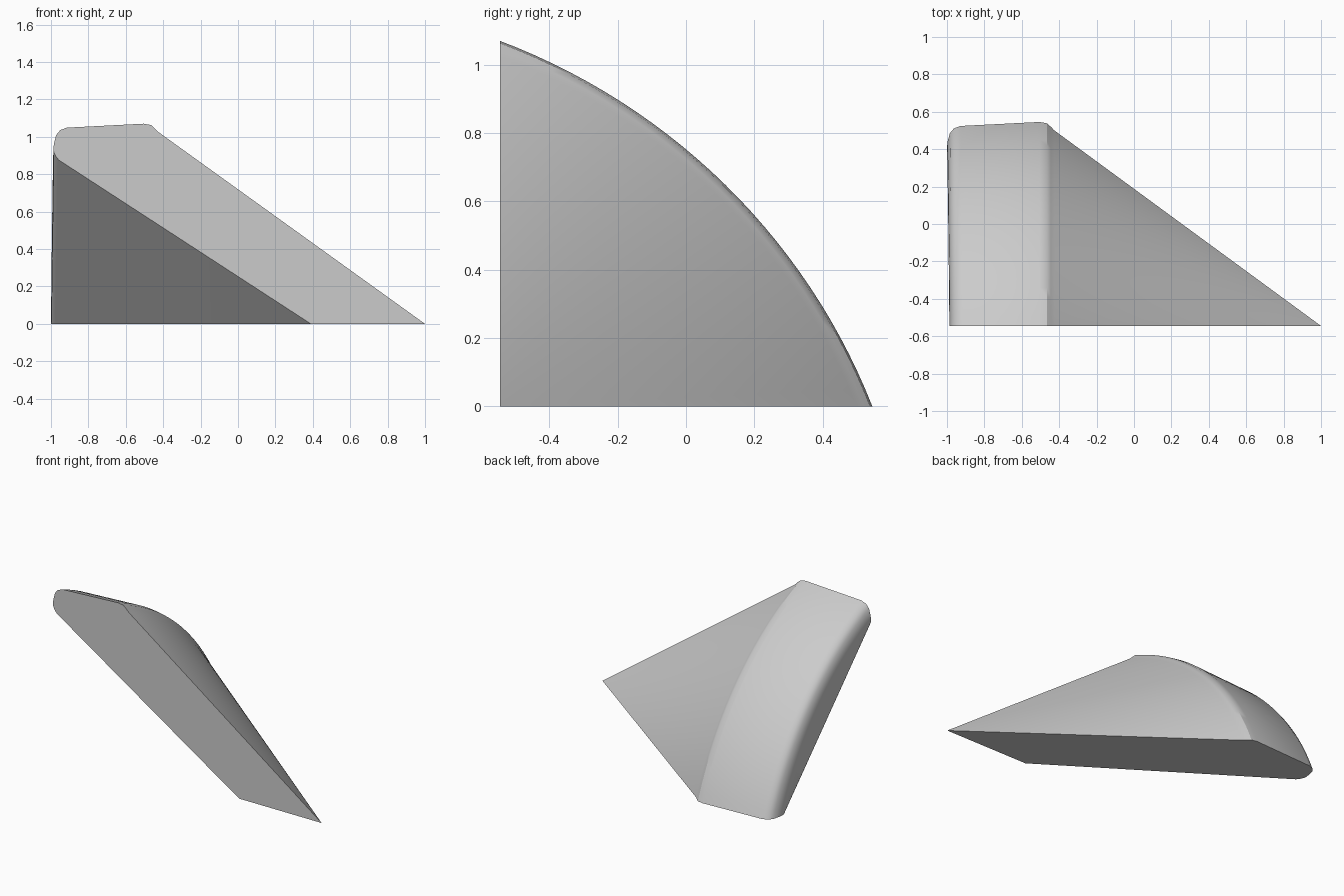
import bpy, bmesh, math

if "Cube" in bpy.data.objects:
    bpy.data.objects.remove(bpy.data.objects["Cube"])

Y0 = -0.545          # plane of the flat front cut
STEPS = 28           # divisions across the curved span
C, R = 0.68, 1.887   # centre offset and radius of the shallow arc


def arc(t):
    """Unit-scaled direction on a shallow arc: t=0 is up, t=1 is towards +y."""
    a0 = math.atan2(1.08 + C, C)
    a1 = math.atan2(C, 1.08 + C)
    a = a0 + (a1 - a0) * t
    return (R * math.cos(a) - C) / 1.08, (R * math.sin(a) - C) / 1.08


def chord(t):
    return t, 1 - t


# Section as (x, radius, path): curved skin first, then the flat inner cut
profile = [(-0.425, 1.025, arc), (-0.445, 1.045, arc), (-0.465, 1.063, arc),
           (-0.505, 1.070, arc), (-0.915, 1.049, arc), (-0.95, 1.036, arc),
           (-0.972, 1.010, arc), (-0.984, 0.965, arc), (-0.987, 0.935, arc),
           (-0.985, 0.920, chord), (-0.975, 0.897, chord), (-0.958, 0.876, chord)]

bm = bmesh.new()
tip = bm.verts.new((1, Y0, 0))
inner_tip = bm.verts.new((0.39, Y0, 0))

rows = []
for i in range(STEPS + 1):
    t = i / STEPS
    row = []
    for x, r, path in profile:
        u, w = path(t)
        lean = 0.013 * t if x < -0.9 else 0
        row.append(bm.verts.new((x - lean, Y0 + u * r * 1.019, w * r)))
    rows.append(row)

# Skin, rounded rim and inner cut
for a, b in zip(rows, rows[1:]):
    bm.faces.new((tip, a[0], b[0]))
    for j in range(len(profile) - 1):
        bm.faces.new((a[j], a[j + 1], b[j + 1], b[j]))
    bm.faces.new((a[-1], inner_tip, b[-1]))

# Flat front and bottom cuts
bm.faces.new([tip] + rows[0] + [inner_tip])
bm.faces.new([tip] + rows[-1] + [inner_tip])
bmesh.ops.recalc_face_normals(bm, faces=bm.faces)

mesh = bpy.data.meshes.new("wedge_slice")
bm.to_mesh(mesh)
bm.free()
wedge = bpy.data.objects.new("wedge_slice", mesh)
bpy.context.collection.objects.link(wedge)
bpy.context.view_layer.objects.active = wedge
wedge.select_set(True)
bpy.ops.object.shade_smooth_by_angle(angle=math.radians(30))
